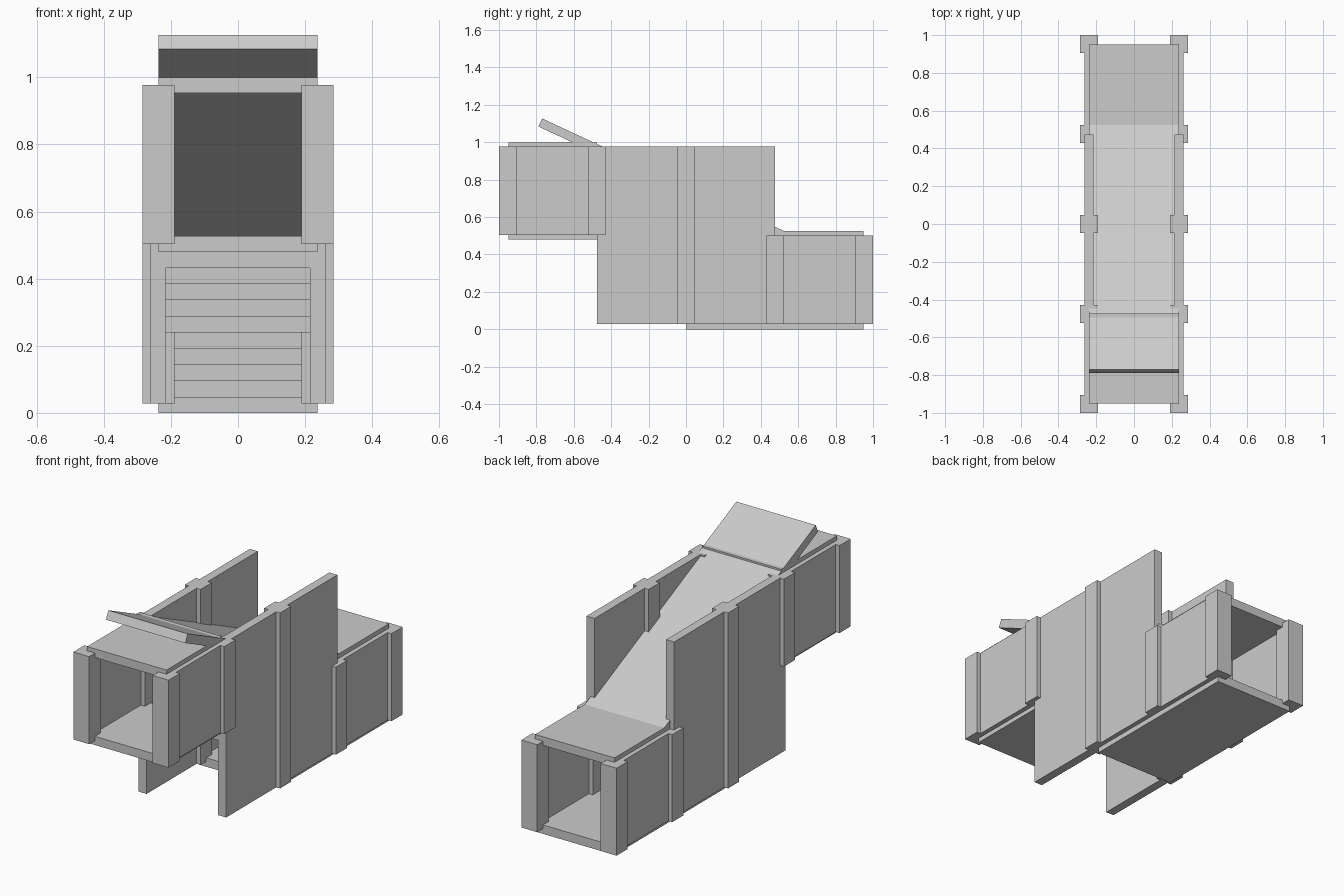
import bpy
import bmesh

if "Cube" in bpy.data.objects:
    bpy.data.objects.remove(bpy.data.objects["Cube"])


def prism(name, pts, x0, x1):
    """Extrude a (y, z) outline from x0 to x1."""
    bm = bmesh.new()
    face = bm.faces.new([bm.verts.new((x0, y, z)) for y, z in pts])
    ext = bmesh.ops.extrude_face_region(bm, geom=[face])
    verts = [g for g in ext["geom"] if isinstance(g, bmesh.types.BMVert)]
    bmesh.ops.translate(bm, verts=verts, vec=(x1 - x0, 0, 0))
    bmesh.ops.recalc_face_normals(bm, faces=bm.faces)
    mesh = bpy.data.meshes.new(name)
    bm.to_mesh(mesh)
    bm.free()
    ob = bpy.data.objects.new(name, mesh)
    bpy.context.collection.objects.link(ob)
    return ob


def box(name, x, y, z):
    return prism(name, [(y[0], z[0]), (y[1], z[0]), (y[1], z[1]), (y[0], z[1])], *x)


def pair(name, x, y, z):
    """The same box on both sides."""
    box(name + "_right", x, y, z)
    box(name + "_left", (-x[1], -x[0]), y, z)


W = (-0.2375, 0.2375)
POST = (0.19, 0.285)
PANEL = (0.214, 0.262)
UPPER, LOWER, TALL = (0.504, 0.977), (0.028, 0.501), (0.028, 0.977)

# Floors and roofs of the two tunnel ends
box("upper_floor", W, (-0.95, -0.475), (0.48, 0.527))
box("upper_roof", W, (-0.95, -0.475), (0.953, 1.0))
box("lower_floor", W, (0.0, 0.95), (0.0, 0.048))
box("lower_roof", W, (0.475, 0.95), (0.478, 0.525))

# Side panels
pair("upper_panel", PANEL, (-0.95, -0.475), UPPER)
pair("middle_panel", PANEL, (-0.475, 0.475), TALL)
pair("lower_panel", PANEL, (0.475, 0.95), LOWER)

# Posts along each side
for name, y, z in (("upper_end_post", -0.9525, UPPER),
                   ("upper_inner_post", -0.4775, UPPER),
                   ("middle_post", 0.0, TALL),
                   ("lower_inner_post", 0.4775, LOWER),
                   ("lower_end_post", 0.9525, LOWER)):
    pair(name, POST, (y - 0.0475, y + 0.0475), z)

# Sloping cover board that sticks out above the upper roof
prism("sloping_cover", [(-0.769, 1.127), (-0.789, 1.084), (0.505, 0.482), (0.525, 0.525)], *W)

# Stairs down from the upper floor to the lower floor
for i in range(9):
    y = -0.475 + i * 0.1
    z = 0.432 - i * 0.048
    box(f"step_{i + 1}", W, (y, y + 0.1), (z, z + 0.048))
